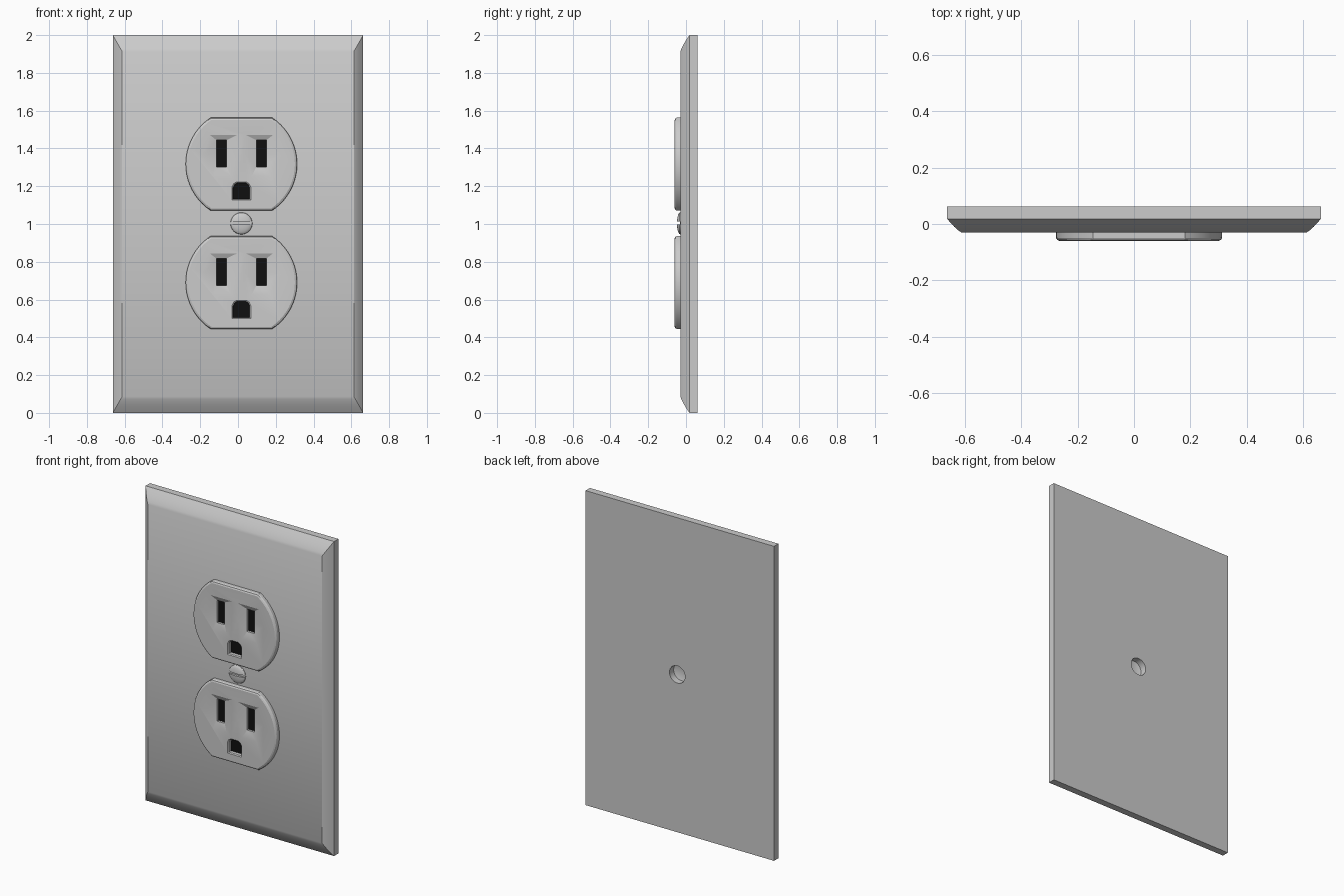
import bpy, bmesh, math

if "Cube" in bpy.data.objects:
    bpy.data.objects.remove(bpy.data.objects["Cube"])

CX = 0.018                      # horizontal centre of the sockets and screw
SOCKETS = {"upper": 1.317, "lower": 0.69}


def loft(name, stacks, mat=None):
    """Capped solids, each from a stack of equal-length rings."""
    bm = bmesh.new()
    for rings in stacks:
        loops = [[bm.verts.new(p) for p in ring] for ring in rings]
        for a, b in zip(loops, loops[1:]):
            for i in range(len(a)):
                j = (i + 1) % len(a)
                bm.faces.new((a[i], a[j], b[j], b[i]))
        bm.faces.new(loops[0])
        bm.faces.new(loops[-1])
    bmesh.ops.recalc_face_normals(bm, faces=bm.faces)
    me = bpy.data.meshes.new(name)
    bm.to_mesh(me)
    bm.free()
    ob = bpy.data.objects.new(name, me)
    bpy.context.collection.objects.link(ob)
    if mat:
        me.materials.append(mat)
    return ob


def at_y(outline, y, cx=0, cz=0, side=1):
    return [(cx + side * x, y, cz + z) for x, z in outline]


def circle(r, n=32):
    return [(r * math.cos(2 * math.pi * i / n), r * math.sin(2 * math.pi * i / n)) for i in range(n)]


def rect(w, h):
    return [(-w, -h), (w, -h), (w, h), (-w, h)]


def cut(ob, cutter):
    cutter.hide_render = True
    m = ob.modifiers.new("cut", 'BOOLEAN')
    m.operation, m.solver, m.object = 'DIFFERENCE', 'EXACT', cutter
    bpy.context.view_layer.objects.active = ob
    bpy.ops.object.modifier_apply(modifier=m.name)
    bpy.data.objects.remove(cutter)


def smooth(ob, deg=25):
    bpy.ops.object.select_all(action='DESELECT')
    ob.select_set(True)
    bpy.context.view_layer.objects.active = ob
    bpy.ops.object.shade_smooth_by_angle(angle=math.radians(deg))


black = bpy.data.materials.new("slot_black")
black.diffuse_color = (0.005, 0.005, 0.005, 1)
black.use_nodes = True
black.node_tree.nodes["Principled BSDF"].inputs["Base Color"].default_value = black.diffuse_color

# Wall plate with rounded front bevel and screw hole in the back
W, H = 0.663, 1.0
rings = [at_y(rect(W, H), 0.062, 0, 1)]
for i in range(7):
    t = i / 6
    y = 0.018 - 0.048 * (0.6 * t + 0.4 * math.sin(t * math.pi / 2))
    rings.append(at_y(rect(W - 0.05 * t, H - 0.087 * t), y, 0, 1))
plate = loft("wall_plate", [rings])
cut(plate, loft("hole_cutter", [[at_y(circle(0.055), 0.1, CX, 1.003),
                                 at_y(circle(0.055), 0.02, CX, 1.003),
                                 at_y(circle(0.03), 0.012, CX, 1.003)]]))
smooth(plate)


# Socket faces: circles with flat top and bottom
def socket_outline(inset):
    r, h = 0.295 - inset, 0.246 - inset
    a = math.asin(h / r)
    right = [(r * math.cos(t), r * math.sin(t)) for t in [-a + 2 * a * i / 20 for i in range(21)]]
    return right + [(-x, -z) for x, z in right]


slot = [(-0.132, -0.015), (-0.079, -0.015), (-0.079, 0.056),
        (-0.079, 0.127), (-0.132, 0.127), (-0.132, 0.056)]
funnel = [(-0.153, -0.063), (-0.055, -0.063), (-0.022, 0.05),
          (-0.022, 0.155), (-0.168, 0.155), (-0.198, 0.05)]
ground = [(-0.044, -0.185), (0.044, -0.185), (0.044, -0.125), (0.036, -0.108),
          (0.022, -0.1), (-0.022, -0.1), (-0.036, -0.108), (-0.044, -0.125)]
ground_rim = [(x * 1.14, -0.143 + (z + 0.143) * 1.14) for x, z in ground]

for level, cz in SOCKETS.items():
    profile = ((0, 0.0), (0, -0.049), (0.004, -0.056), (0.012, -0.06))
    face = loft(level + "_socket_face", [[at_y(socket_outline(d), y, CX, cz) for d, y in profile]])
    stacks, floors = [], []
    for side in (1, -1):
        stacks.append([at_y(funnel, -0.08, CX, cz, side), at_y(funnel, -0.06, CX, cz, side),
                       at_y(slot, -0.047, CX, cz, side), at_y(slot, -0.03, CX, cz, side)])
        floors.append([at_y(slot, -0.033, CX, cz, side), at_y(slot, -0.028, CX, cz, side)])
    stacks.append([at_y(ground_rim, -0.08, CX, cz), at_y(ground_rim, -0.06, CX, cz),
                   at_y(ground, -0.055, CX, cz), at_y(ground, -0.03, CX, cz)])
    floors.append([at_y(ground, -0.033, CX, cz), at_y(ground, -0.028, CX, cz)])
    cut(face, loft("slot_cutter", stacks))
    smooth(face, 20)
    loft(level + "_socket_openings", floors, black)

# Domed screw head with a horizontal driver slot
R = 0.058
dome = [at_y(circle(R), -0.015, CX, 1.003)]
for i in range(7):
    a = i / 6 * math.radians(85)
    dome.append(at_y(circle(R * math.cos(a)), -0.031 - 0.017 * math.sin(a), CX, 1.003))
screw = loft("screw_head", [dome])
cut(screw, loft("screw_cutter", [[at_y(rect(0.1, 0.007), -0.1, CX, 1.005),
                                  at_y(rect(0.1, 0.007), -0.033, CX, 1.005)]]))
smooth(screw)
